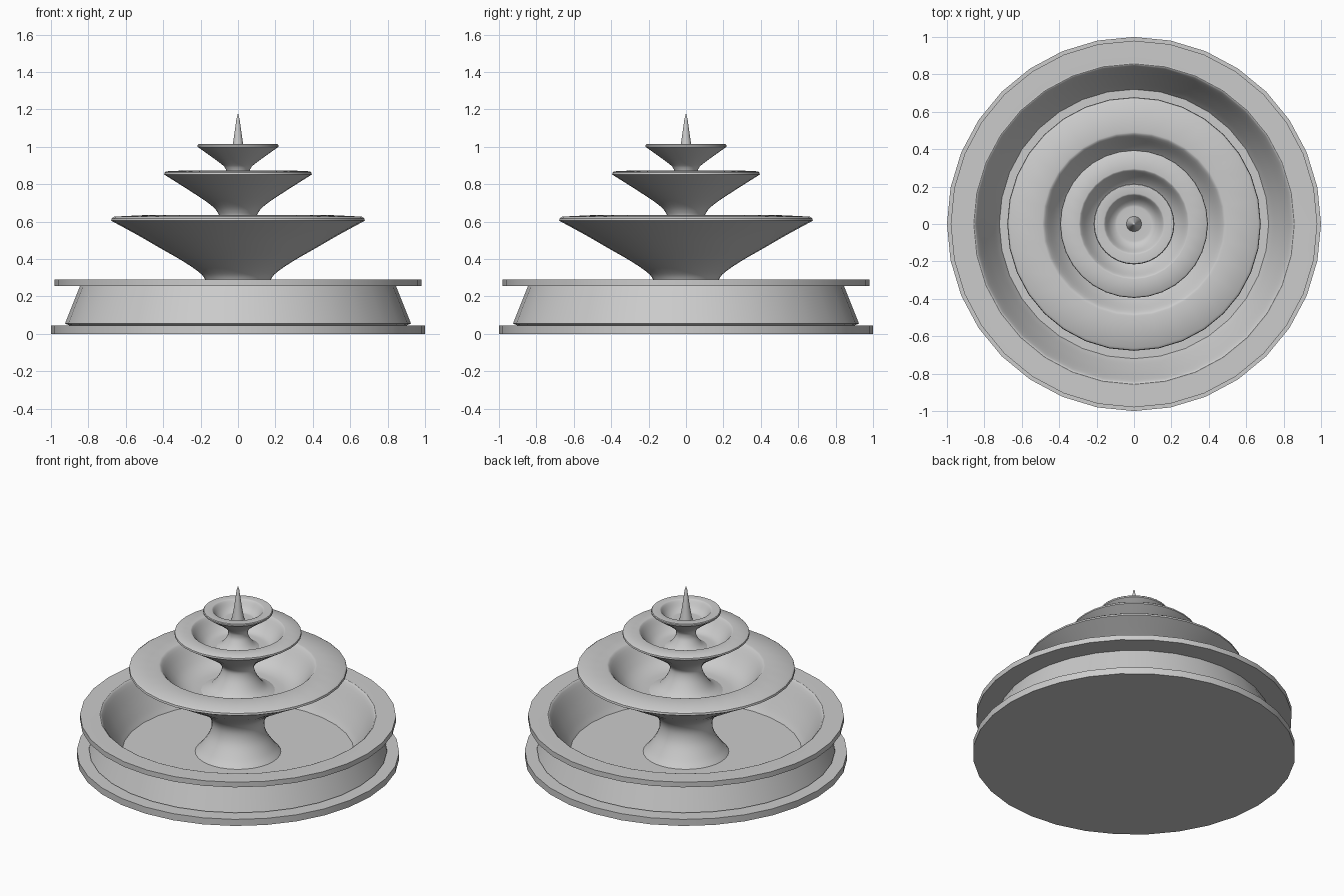
import bpy, bmesh, math
from mathutils import Vector

if "Cube" in bpy.data.objects:
    bpy.data.objects.remove(bpy.data.objects["Cube"])

SIDES = 32


def curve(points, steps=4):
    # Catmull-Rom smoothing of a short profile section
    p = [Vector(q) for q in points]
    p = [2 * p[0] - p[1]] + p + [2 * p[-1] - p[-2]]
    out = []
    for i in range(1, len(p) - 2):
        a, b, c, d = p[i - 1:i + 3]
        for k in range(steps):
            t = k / steps
            out.append(0.5 * (2 * b + (c - a) * t + (2 * a - 5 * b + 4 * c - d) * t * t
                              + (3 * b - a - 3 * c + d) * t ** 3))
    return [tuple(v) for v in out] + [tuple(points[-1])]


def lathe(name, profile, closed=False):
    # Spin an (r, z) profile about z; open profiles are capped at the ends
    bm = bmesh.new()
    rings = []
    for r, z in profile:
        if r < 1e-5:
            rings.append([bm.verts.new((0, 0, z))] * SIDES)
        else:
            rings.append([bm.verts.new((r * math.cos(2 * math.pi * i / SIDES),
                                        r * math.sin(2 * math.pi * i / SIDES), z))
                          for i in range(SIDES)])
    pairs = list(zip(rings, rings[1:]))
    if closed:
        pairs.append((rings[-1], rings[0]))
    for a, b in pairs:
        for i in range(SIDES):
            j = (i + 1) % SIDES
            quad = list(dict.fromkeys((a[i], a[j], b[j], b[i])))
            bm.faces.new(quad)
    if not closed:
        for ring in (rings[0], rings[-1]):
            if ring[0] != ring[1]:
                bm.faces.new(ring)
    bmesh.ops.recalc_face_normals(bm, faces=bm.faces)
    me = bpy.data.meshes.new(name)
    bm.to_mesh(me)
    bm.free()
    ob = bpy.data.objects.new(name, me)
    bpy.context.collection.objects.link(ob)
    bpy.ops.object.select_all(action='DESELECT')
    ob.select_set(True)
    bpy.context.view_layer.objects.active = ob
    bpy.ops.object.shade_smooth_by_angle(angle=math.radians(35))
    return ob


def bowl(name, stem, rim, inner):
    lathe(name, curve(stem) + rim + curve(inner))


# Base plate and pool wall with overhanging rim
lathe("base_plate", [(1.0, 0), (1.0, 0.045)])
lathe("pool_wall", [(0.90, 0.045), (0.925, 0.055), (0.845, 0.255), (0.98, 0.255), (0.98, 0.29)]
      + curve([(0.865, 0.29), (0.845, 0.28), (0.79, 0.17), (0.745, 0.085), (0.72, 0.045)]), closed=True)

# Three tiers, each a flared stem opening into a dish
bowl("lower_bowl",
     [(0.266, 0.045), (0.228, 0.09), (0.178, 0.17), (0.163, 0.24), (0.178, 0.295),
      (0.215, 0.335), (0.30, 0.392), (0.41, 0.455), (0.54, 0.53), (0.678, 0.605)],
     [(0.675, 0.618), (0.662, 0.627)],
     [(0.50, 0.635), (0.475, 0.625), (0.42, 0.55), (0.37, 0.50), (0.31, 0.472), (0.23, 0.465), (0, 0.465)])
bowl("middle_bowl",
     [(0.24, 0.46), (0.17, 0.495), (0.12, 0.56), (0.10, 0.615), (0.109, 0.65),
      (0.15, 0.693), (0.26, 0.767), (0.395, 0.852)],
     [(0.393, 0.863), (0.385, 0.869)],
     [(0.30, 0.873), (0.285, 0.866), (0.245, 0.81), (0.20, 0.772), (0.14, 0.765), (0, 0.765)])
bowl("upper_bowl",
     [(0.14, 0.76), (0.10, 0.785), (0.068, 0.83), (0.061, 0.86), (0.068, 0.885),
      (0.095, 0.913), (0.216, 1.0)],
     [(0.216, 1.009), (0.212, 1.014)],
     [(0.165, 1.016), (0.155, 1.01), (0.13, 0.973), (0.105, 0.952), (0.08, 0.948), (0, 0.948)])

# Pointed water jet
lathe("spire", [(0.042, 0.94), (0.034, 0.98), (0.025, 1.03), (0.008, 1.15), (0, 1.18)])
